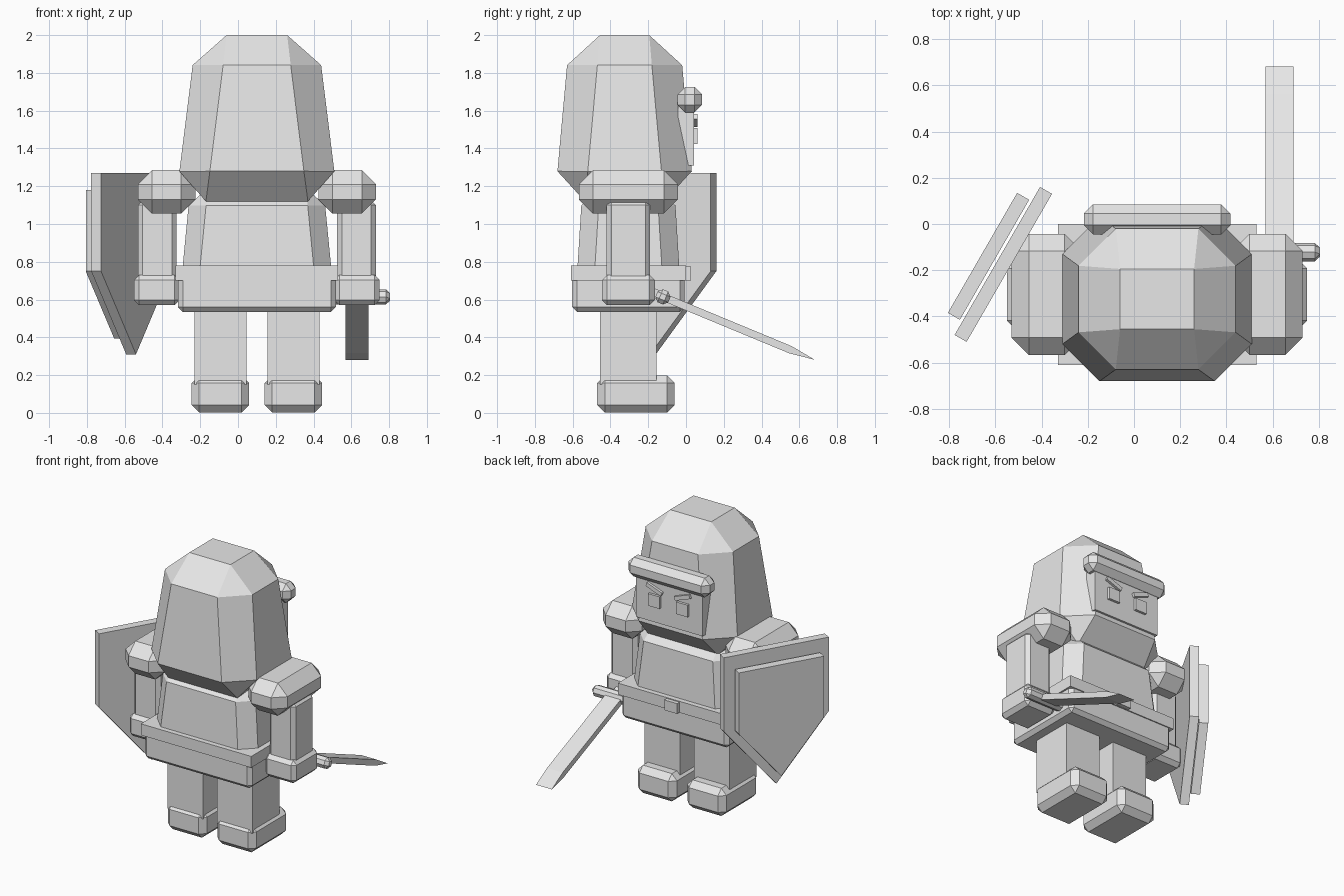
import bpy, bmesh
from math import radians
from mathutils import Matrix, Vector

cube = bpy.data.objects.get("Cube")
if cube:
    bpy.data.objects.remove(cube, do_unlink=True)

GREY = (0.8, 0.8, 0.8, 1.0)
mat = bpy.data.materials.new("light grey")
mat.use_nodes = True
mat.diffuse_color = GREY
mat.node_tree.nodes["Principled BSDF"].inputs["Base Color"].default_value = GREY

CX, CY = 0.10, -0.305   # middle of the body


def finish(name, bm, matrix):
    bmesh.ops.recalc_face_normals(bm, faces=bm.faces)
    mesh = bpy.data.meshes.new(name)
    bm.to_mesh(mesh)
    bm.free()
    mesh.materials.append(mat)
    obj = bpy.data.objects.new(name, mesh)
    obj.matrix_world = matrix
    bpy.context.collection.objects.link(obj)
    return obj


def block(name, centre, size, bevel=0.0, top=(1, 1), rot=None):
    """Box with optional chamfer and a top scaled by the given factors."""
    bm = bmesh.new()
    bmesh.ops.create_cube(bm, size=1)
    for v in bm.verts:
        if v.co.z > 0:
            v.co.x *= top[0]
            v.co.y *= top[1]
        v.co = Vector(a * b for a, b in zip(v.co, size))
    if bevel:
        bmesh.ops.bevel(bm, geom=list(bm.edges), offset=bevel, segments=1,
                        profile=0.5, affect='EDGES')
    return finish(name, bm, Matrix.Translation(centre) @ (rot or Matrix()))


def prism(name, outline, depth, matrix):
    """Outline in local x and z, extruded both ways along local y."""
    bm = bmesh.new()
    face = bm.faces.new([bm.verts.new((x, -depth / 2, z)) for x, z in outline])
    grown = bmesh.ops.extrude_face_region(bm, geom=[face])["geom"]
    moved = [g for g in grown if isinstance(g, bmesh.types.BMVert)]
    bmesh.ops.translate(bm, verts=moved, vec=(0, depth, 0))
    return finish(name, bm, matrix)


# Head
block("helmet", (CX, -0.325, 1.56), (0.86, 0.74, 0.88), 0.16, (0.745, 0.785))
block("face_plate", (CX, 0.0, 1.47), (0.52, 0.085, 0.32))
block("helmet_brim", (CX, 0.02, 1.658), (0.635, 0.13, 0.135), 0.04)

# Torso, belt and skirt
block("torso", (CX, CY, 0.895), (0.82, 0.56, 0.59), 0.092, (0.86, 0.87))
block("belt", (CX, CY, 0.74), (0.86, 0.61, 0.08))
block("belt_buckle", (CX, 0.01, 0.738), (0.10, 0.035, 0.072))
block("skirt", (CX, CY, 0.63), (0.835, 0.595, 0.19), 0.025)

# Paired parts
for side, s in (("right", -1), ("left", 1)):
    block(side + "_eye", (CX + s * 0.11, 0.045, 1.465), (0.09, 0.03, 0.085))
    block(side + "_eyebrow", (CX + s * 0.11, 0.045, 1.548), (0.125, 0.03, 0.028),
          rot=Matrix.Rotation(radians(-20 * s), 4, 'Y'))
    block(side + "_shoulder", (CX + s * 0.478, CY, 1.17), (0.305, 0.525, 0.23), 0.075)
    block(side + "_arm", (CX + s * 0.527, CY, 0.90), (0.205, 0.23, 0.45), 0.025)
    block(side + "_hand", (CX + s * 0.53, CY, 0.65), (0.24, 0.28, 0.16), 0.027)
    block(side + "_leg", (CX + s * 0.193, CY, 0.36), (0.275, 0.30, 0.42))
    block(side + "_foot", (CX + s * 0.193, -0.265, 0.10), (0.305, 0.41, 0.195), 0.04)

# Shield: back board and raised front board, turned outward
TURN = Matrix.Rotation(radians(60), 4, 'Z')


def shield_board(name, half, top, bottom, x, y):
    outline = [(-half, top), (half, top), (half, 0.75), (0, bottom), (-half, 0.75)]
    prism(name, outline, 0.06, Matrix.Translation((x, y, 0)) @ TURN)


shield_board("shield_back", 0.37, 1.27, 0.31, -0.566, -0.175)
shield_board("shield_front", 0.30, 1.18, 0.395, -0.63, -0.14)

# Sword: points forward and down from the left hand
SX = CX + 0.53
TILT = Matrix.Rotation(radians(-22.5), 4, 'X')
hilt = Matrix.Translation((SX, -0.122, 0.614)) @ TILT
blade = [(0, -0.02), (0.73, -0.02), (0.87, 0), (0.73, 0.02), (0, 0.02)]
prism("sword_blade", blade, 0.122, hilt @ Matrix.Rotation(radians(90), 4, 'Z'))
block("sword_guard", (SX, -0.122, 0.614), (0.35, 0.074, 0.074), 0.022, rot=TILT)
block("sword_grip", (SX, -0.215, 0.652), (0.06, 0.20, 0.05), rot=TILT)
